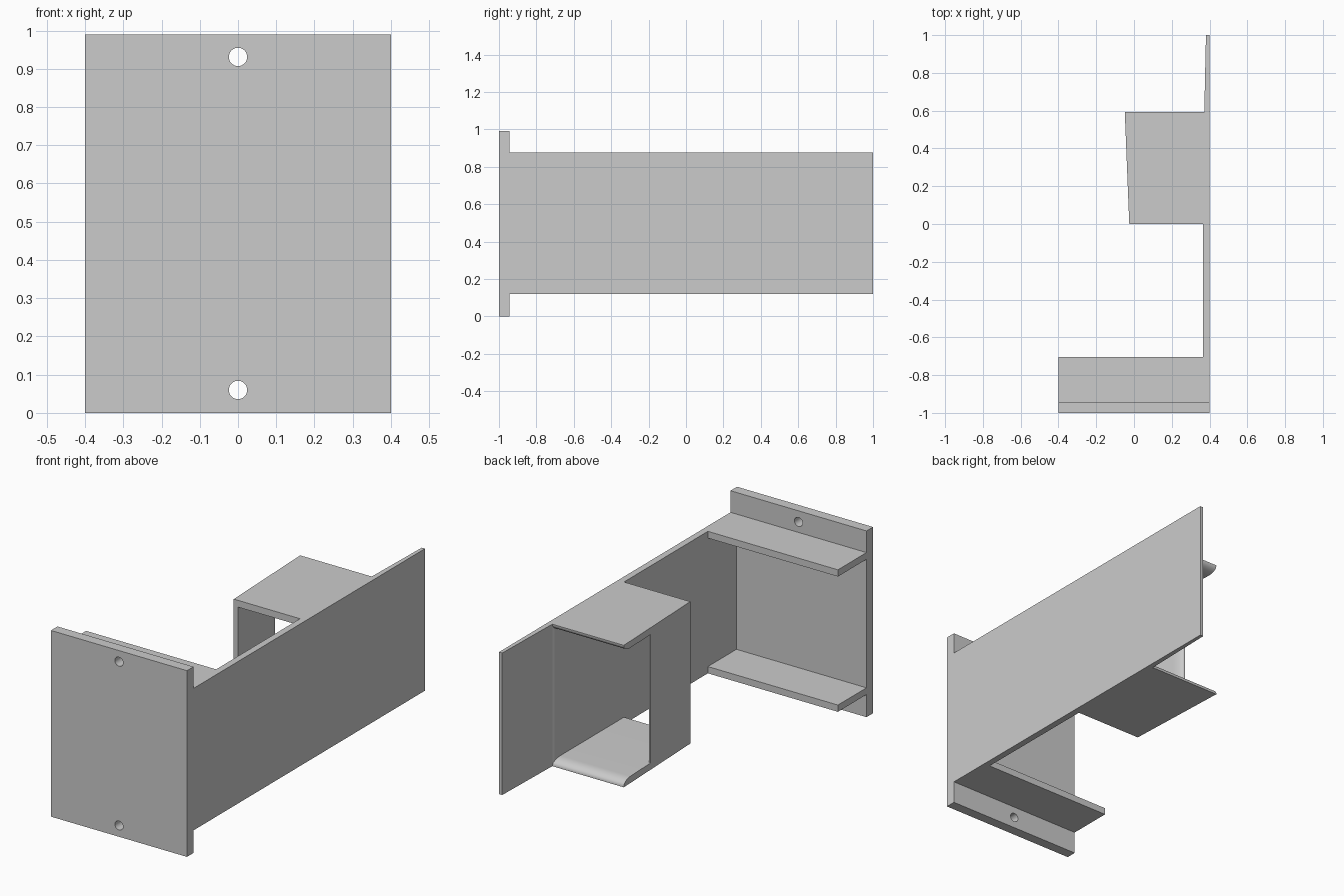
import bpy, bmesh, math

if "Cube" in bpy.data.objects:
    bpy.data.objects.remove(bpy.data.objects["Cube"])

grey = bpy.data.materials.new("light grey")
grey.use_nodes = True
COLOUR = (0.6, 0.6, 0.6, 1)
grey.diffuse_color = COLOUR
grey.node_tree.nodes["Principled BSDF"].inputs["Base Color"].default_value = COLOUR

WALL_LOW, WALL_HIGH = 0.12, 0.875
THICK = 0.036


def prism(name, profile, place, start, end):
    """Extrude a 2D profile; place(a, b, t) turns profile point and depth into 3D."""
    bm = bmesh.new()
    rings = [[bm.verts.new(place(a, b, t)) for a, b in profile] for t in (start, end)]
    bm.faces.new(rings[0])
    bm.faces.new(rings[1][::-1])
    n = len(profile)
    for i in range(n):
        j = (i + 1) % n
        bm.faces.new((rings[0][i], rings[1][i], rings[1][j], rings[0][j]))
    bmesh.ops.recalc_face_normals(bm, faces=bm.faces)
    mesh = bpy.data.meshes.new(name)
    bm.to_mesh(mesh)
    bm.free()
    obj = bpy.data.objects.new(name, mesh)
    bpy.context.collection.objects.link(obj)
    mesh.materials.append(grey)
    return obj


def smooth(obj):
    bpy.ops.object.select_all(action="DESELECT")
    obj.select_set(True)
    bpy.context.view_layer.objects.active = obj
    bpy.ops.object.shade_smooth_by_angle(angle=math.radians(35))


def rect(a0, a1, b0, b1):
    return [(a0, b0), (a1, b0), (a1, b1), (a0, b1)]


def lipped(length, thick, lip):
    """Slab profile whose inner side rounds over to a thin edge at its far end."""
    points = [(0, 0), (length, 0)]
    for i in range(9):
        angle = math.pi / 2 * i / 8
        points.append((length - lip + lip * math.cos(angle),
                       0.004 + (thick - 0.004) * math.sin(angle)))
    return points + [(0, thick)]


# Front plate with two screw holes
plate = prism("front_plate", rect(-0.4, 0.4, 0, 0.99),
              lambda a, b, t: (a, t, b), -1, -0.945)
for z in (0.06, 0.931):
    circle = [(0.024 * math.cos(math.tau * i / 32), z + 0.024 * math.sin(math.tau * i / 32))
              for i in range(32)]
    cutter = prism("hole_cutter", circle, lambda a, b, t: (a, t, b), -1.1, -0.8)
    cutter.hide_render = True
    bpy.context.view_layer.objects.active = plate
    cut = plate.modifiers.new("hole", "BOOLEAN")
    cut.object = cutter
    cut.solver = "EXACT"
    bpy.ops.object.modifier_apply(modifier=cut.name)
    bpy.data.objects.remove(cutter)
smooth(plate)

# Long side wall, thinning past the rear bracket
side = [(0.4, -0.945), (0.4, 1), (0.381, 1), (0.372, 0.592), (0.368, 0.58),
        (0.365, 0.55), (0.365, -0.945)]
prism("side_wall", side, lambda a, b, t: (a, b, t), WALL_LOW, WALL_HIGH)

# Shelves behind the plate
for name, low in (("lower_shelf", WALL_LOW), ("upper_shelf", WALL_HIGH - THICK)):
    prism(name, rect(-0.945, -0.705, low, low + THICK),
          lambda a, b, t: (t, a, b), -0.4, 0.365)


# Rear bracket: two slabs and an outer wall, all with rounded inner lips
def bracket_edge(y):
    return -0.025 - 0.04 * y


def slab_place(base, sign):
    return lambda a, b, t: (0.37 if t else bracket_edge(a), a, base + sign * b)


slab = lipped(0.592, THICK, 0.06)
smooth(prism("bracket_bottom", slab, slab_place(WALL_LOW, 1), 0, 1))
smooth(prism("bracket_top", slab, slab_place(WALL_HIGH, -1), 0, 1))
smooth(prism("bracket_outer_wall", lipped(0.355, 0.026, 0.06),
             lambda a, b, t: (bracket_edge(a) + b, a, t),
             WALL_LOW + THICK, WALL_HIGH - THICK))
